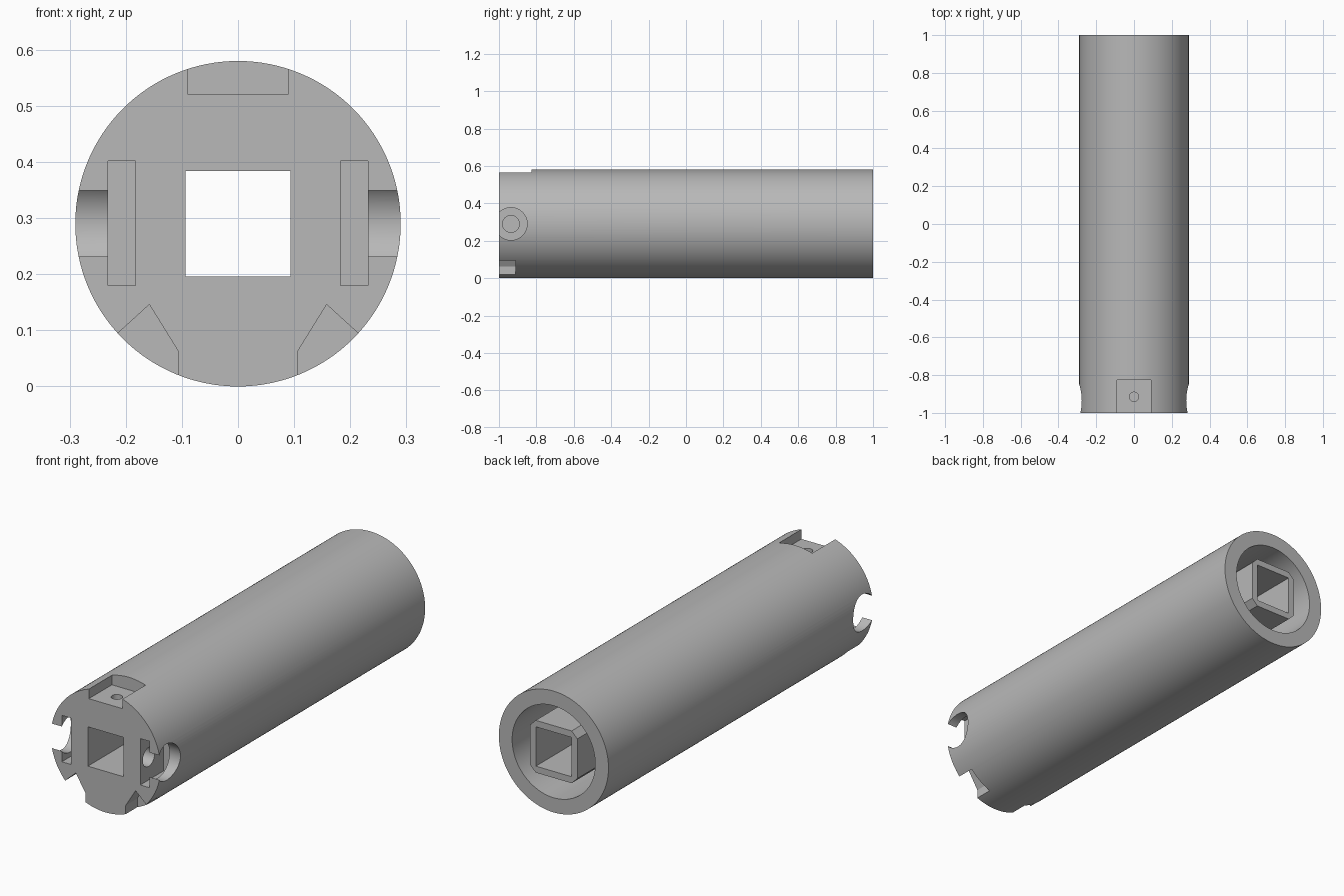
import bpy, bmesh, math
from mathutils import Matrix, Vector

if "Cube" in bpy.data.objects:
    bpy.data.objects.remove(bpy.data.objects["Cube"], do_unlink=True)

R = 0.29            # body radius, also the height of the axis
FRONT, BACK = -1.0, 1.0
BORE_END = 0.2      # floor of the rear bore
HOLE = 0.094        # half width of the square channel

grey = bpy.data.materials.new("plain grey")
grey.use_nodes = True
colour = (0.48, 0.48, 0.48, 1)
grey.diffuse_color = colour
grey.node_tree.nodes["Principled BSDF"].inputs["Base Color"].default_value = colour


def finish(name, bm):
    bmesh.ops.recalc_face_normals(bm, faces=bm.faces)
    mesh = bpy.data.meshes.new(name)
    bm.to_mesh(mesh)
    bm.free()
    mesh.materials.append(grey)
    ob = bpy.data.objects.new(name, mesh)
    bpy.context.collection.objects.link(ob)
    return ob


def prism(name, profile, y0, y1):
    """Extrude an (x, z) outline along y."""
    bm = bmesh.new()
    face = bm.faces.new([bm.verts.new((x, y0, z)) for x, z in profile])
    ext = bmesh.ops.extrude_face_region(bm, geom=[face])["geom"]
    verts = [v for v in ext if isinstance(v, bmesh.types.BMVert)]
    bmesh.ops.translate(bm, verts=verts, vec=(0, y1 - y0, 0))
    return finish(name, bm)


def rod(name, radius, start, end, segments=48):
    """Cylinder between two points."""
    a, b = Vector(start), Vector(end)
    turn = (b - a).to_track_quat("Z", "Y").to_matrix().to_4x4()
    bm = bmesh.new()
    bmesh.ops.create_cone(bm, cap_ends=True, segments=segments, radius1=radius,
                          radius2=radius, depth=(b - a).length,
                          matrix=Matrix.Translation((a + b) / 2) @ turn)
    return finish(name, bm)


def rect(x0, x1, z0, z1):
    return [(x0, z0), (x1, z0), (x1, z1), (x0, z1)]


def cut(target, cutter):
    mod = target.modifiers.new("cut", "BOOLEAN")
    mod.operation, mod.solver, mod.object = "DIFFERENCE", "EXACT", cutter
    bpy.context.view_layer.objects.active = target
    bpy.ops.object.modifier_apply(modifier=mod.name)
    bpy.data.objects.remove(cutter, do_unlink=True)


def channel():
    return prism("channel_cutter", rect(-HOLE, HOLE, R - HOLE, R + HOLE), -1.1, 1.1)


# Round body with rear bore and square channel
body = rod("body", R, (0, FRONT, R), (0, BACK, R), 128)
cut(body, rod("bore_cutter", 0.22, (0, BORE_END, R), (0, 1.1, R), 96))
cut(body, channel())

# Top pocket and its screw hole
cut(body, prism("pocket_cutter", rect(-0.089, 0.089, 0.52, 0.7), -1.1, -0.826))
cut(body, rod("screw_hole_cutter", 0.025, (0, -0.915, 0.3), (0, -0.915, 0.6), 32))

for s in (-1, 1):
    # Side slot, round side opening and small blind hole
    cut(body, prism("slot_cutter", rect(s * 0.183, s * 0.232, 0.18, 0.402), -1.1, -0.826))
    cut(body, rod("opening_cutter", 0.087, (s * 0.21, -0.936, R), (s * 0.4, -0.936, R), 64))
    cut(body, rod("blind_hole_cutter", 0.045, (s * 0.12, -0.936, R), (s * 0.21, -0.936, R)))
    # Angled notch at the lower front edge
    notch = [(0.106, -0.05), (0.106, 0.062), (0.158, 0.146), (0.27, 0.044), (0.27, -0.05)]
    cut(body, prism("notch_cutter", [(s * x, z) for x, z in notch], -1.1, -0.912))

# Square tube with cut corners inside the rear bore
w, c = 0.125, 0.095
corners = [(w, -c), (w, c), (c, w), (-c, w), (-w, c), (-w, -c), (-c, -w), (c, -w)]
inner_tube = prism("inner_tube", [(x, R + z) for x, z in corners], BORE_END, BACK)
cut(inner_tube, channel())

# Smooth the round walls and keep the edges sharp
for ob in (body, inner_tube):
    bpy.ops.object.select_all(action="DESELECT")
    ob.select_set(True)
    bpy.context.view_layer.objects.active = ob
    bpy.ops.object.shade_smooth_by_angle(angle=math.radians(25))
